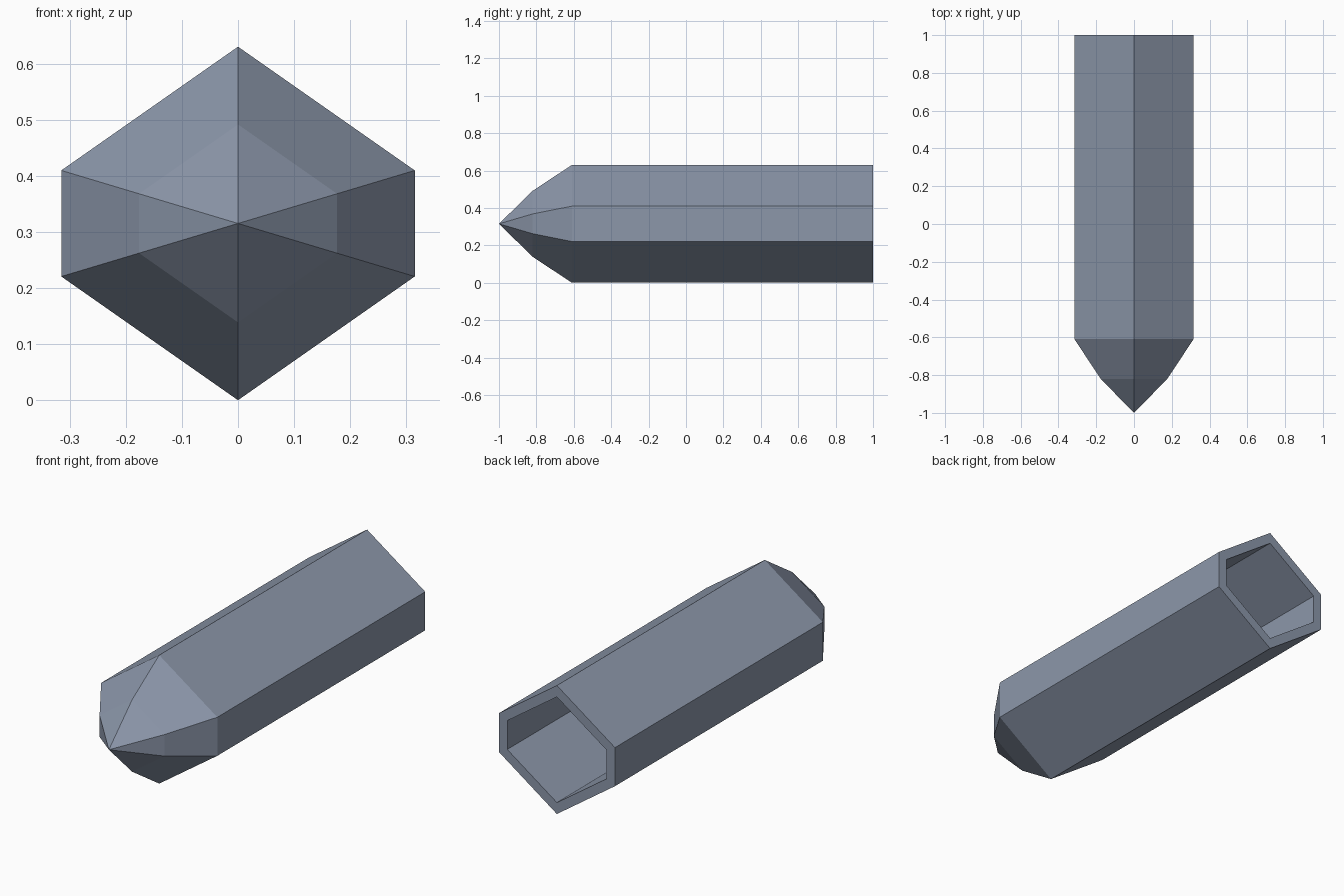
import bpy, bmesh

if "Cube" in bpy.data.objects:
    bpy.data.objects.remove(bpy.data.objects["Cube"])

CENTRE_Z = 0.315
# Hexagon profile (x, z) around the centre axis
HEX = [(0, 0.315), (0.315, 0.0945), (0.315, -0.0945),
       (0, -0.315), (-0.315, -0.0945), (-0.315, 0.0945)]

grey = bpy.data.materials.new("blue_grey_metal")
grey.diffuse_color = (0.262, 0.309, 0.402, 1)
grey.use_nodes = True
grey.node_tree.nodes["Principled BSDF"].inputs["Base Color"].default_value = grey.diffuse_color

# Shell: open back, straight body, two-step faceted point
bm = bmesh.new()


def ring(y, scale):
    return [bm.verts.new((x * scale, y, CENTRE_Z + z * scale)) for x, z in HEX]


rings = [ring(1.0, 1.0), ring(-0.61, 1.0), ring(-0.82, 0.56)]
for a, b in zip(rings, rings[1:]):
    for i in range(6):
        j = (i + 1) % 6
        bm.faces.new((a[i], a[j], b[j], b[i]))
tip = bm.verts.new((0, -1.0, CENTRE_Z))
for i in range(6):
    bm.faces.new((rings[-1][i], rings[-1][(i + 1) % 6], tip))
bmesh.ops.recalc_face_normals(bm, faces=bm.faces)
# Make sure the shell faces outward
bm.faces.ensure_lookup_table()
if bm.faces[0].normal.x < 0:
    bmesh.ops.reverse_faces(bm, faces=bm.faces)

mesh = bpy.data.meshes.new("pointed_hex_shell")
bm.to_mesh(mesh)
bm.free()
mesh.materials.append(grey)
shell = bpy.data.objects.new("pointed_hex_shell", mesh)
bpy.context.collection.objects.link(shell)

# Wall thickness, growing inward
wall = shell.modifiers.new("wall", 'SOLIDIFY')
wall.thickness = 0.046
wall.offset = -1
wall.use_even_offset = True
